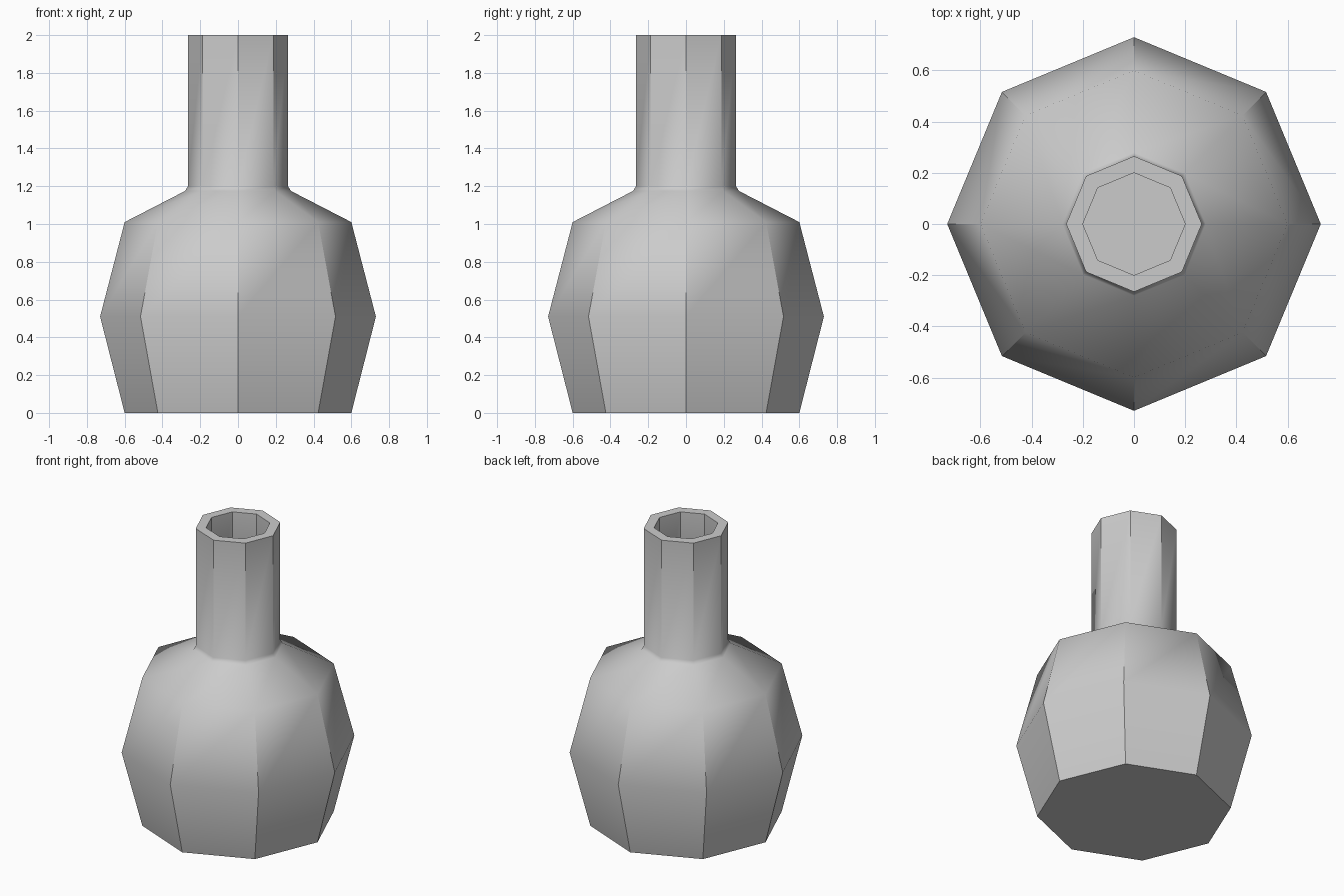
import bpy, bmesh, math

if "Cube" in bpy.data.objects:
    bpy.data.objects.remove(bpy.data.objects["Cube"])

SIDES = 8

# (radius, height): outer wall from base to rim, then inner wall down to the floor
profile = [(0.60, 0.0), (0.73, 0.51), (0.60, 1.01), (0.28, 1.175), (0.265, 1.20), (0.265, 2.0),
           (0.20, 2.0), (0.20, 1.16), (0.235, 1.125), (0.545, 0.965), (0.662, 0.51), (0.548, 0.06)]
sharp_rings = (0, 5, 6, 11)   # base, rim and floor
soft_bands = (2, 3, 7, 8)     # shoulder facets blend into each other

bm = bmesh.new()
rings = []
for r, z in profile:
    rings.append([bm.verts.new((r * math.cos(i * math.tau / SIDES),
                                r * math.sin(i * math.tau / SIDES), z)) for i in range(SIDES)])

# Walls
for a, b in zip(rings, rings[1:]):
    for i in range(SIDES):
        j = (i + 1) % SIDES
        bm.faces.new((a[i], a[j], b[j], b[i]))

# Base and inner floor
bm.faces.new(rings[0][::-1])
bm.faces.new(rings[-1])

# Smooth up the wall, crisp between the facets
for f in bm.faces:
    f.smooth = True
for k, ring in enumerate(rings):
    for i in range(SIDES):
        if k in sharp_rings:
            bm.edges.get((ring[i], ring[(i + 1) % SIDES])).smooth = False
        if k + 1 < len(rings) and k not in soft_bands:
            bm.edges.get((ring[i], rings[k + 1][i])).smooth = False

mesh = bpy.data.meshes.new("flask")
bm.to_mesh(mesh)
bm.free()
flask = bpy.data.objects.new("flask", mesh)
bpy.context.collection.objects.link(flask)
